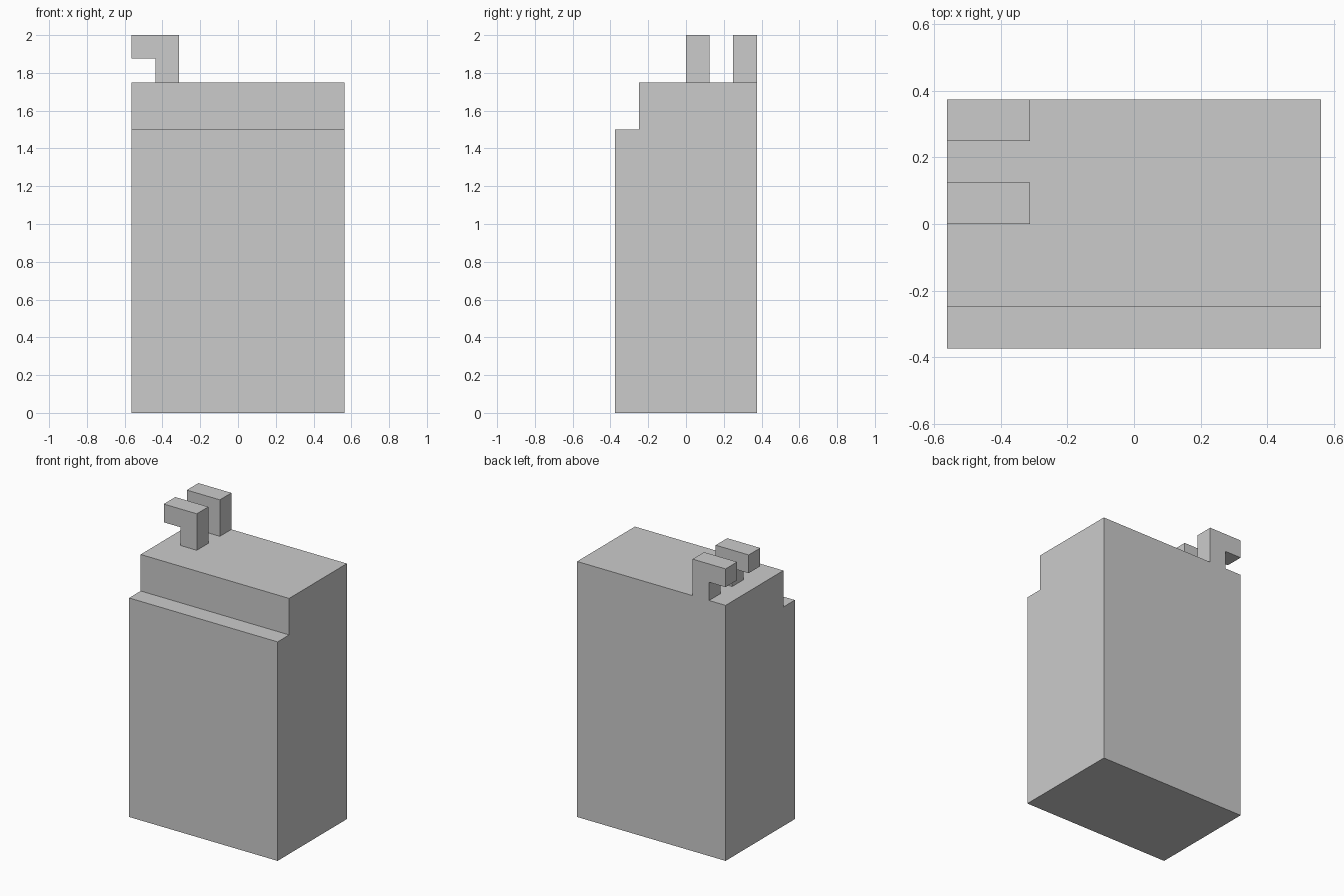
import bpy, bmesh
from mathutils import Vector

if "Cube" in bpy.data.objects:
    bpy.data.objects.remove(bpy.data.objects["Cube"])


def extrude_profile(name, points, direction):
    """Fill a 3D outline and extrude it into a solid."""
    bm = bmesh.new()
    face = bm.faces.new([bm.verts.new(p) for p in points])
    geom = bmesh.ops.extrude_face_region(bm, geom=[face], use_keep_orig=True)["geom"]
    verts = [g for g in geom if isinstance(g, bmesh.types.BMVert)]
    bmesh.ops.translate(bm, verts=verts, vec=Vector(direction))
    bmesh.ops.recalc_face_normals(bm, faces=bm.faces)
    mesh = bpy.data.meshes.new(name)
    bm.to_mesh(mesh)
    bm.free()
    obj = bpy.data.objects.new(name, mesh)
    bpy.context.collection.objects.link(obj)
    return obj


# Main block with a stepped front edge, profile in y-z
HALF_W = 0.5625
body = [(-0.375, 0), (0.375, 0), (0.375, 1.75),
        (-0.25, 1.75), (-0.25, 1.5), (-0.375, 1.5)]
extrude_profile("body", [(-HALF_W, y, z) for y, z in body], (2 * HALF_W, 0, 0))

# Two hooked prongs on top, profile in x-z
hook = [(-0.4375, 1.75), (-0.3125, 1.75), (-0.3125, 2.0),
        (-HALF_W, 2.0), (-HALF_W, 1.875), (-0.4375, 1.875)]
for name, y in (("front_hook", 0.0), ("back_hook", 0.25)):
    extrude_profile(name, [(x, y, z) for x, z in hook], (0, 0.125, 0))
